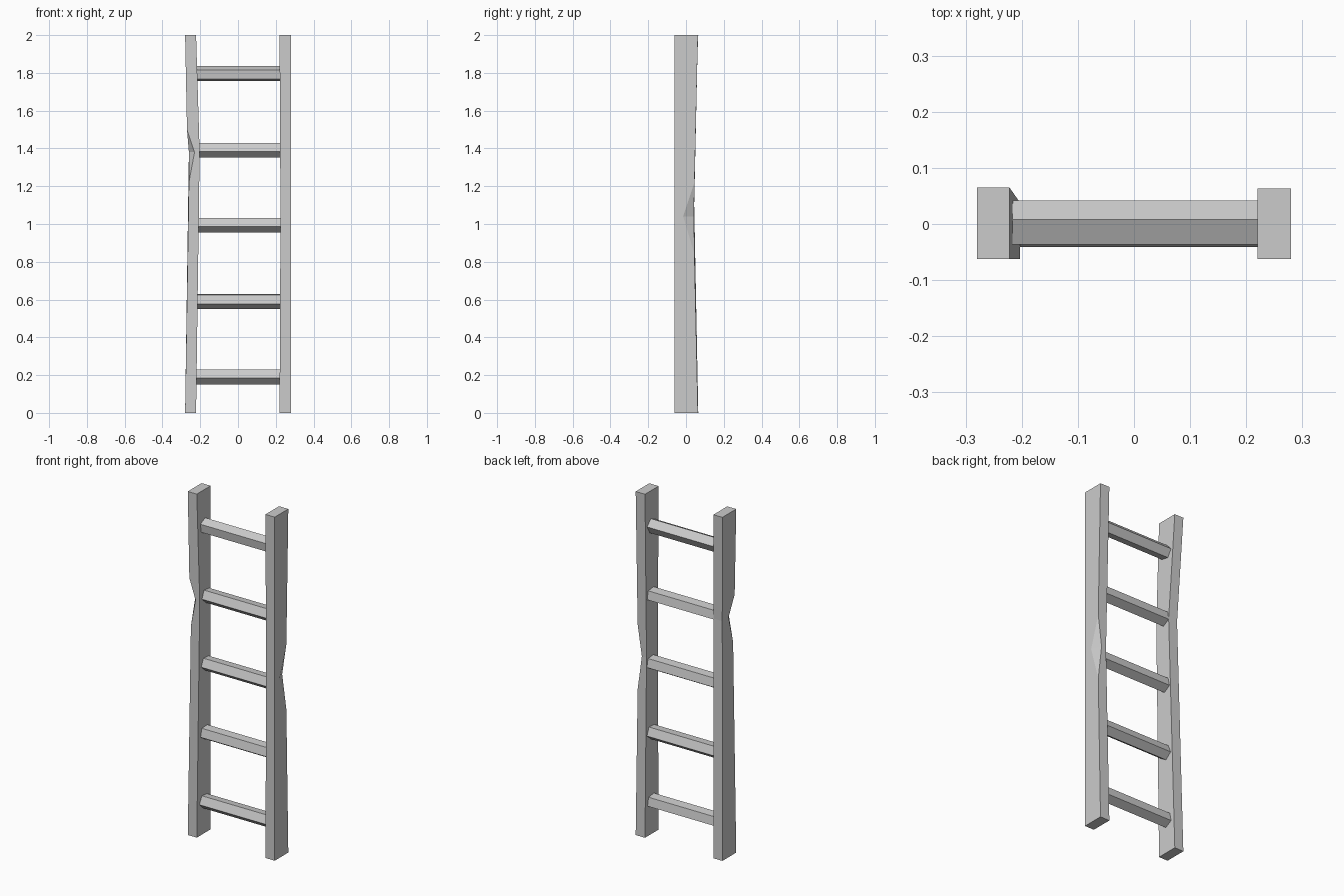
import bpy, bmesh, math
from mathutils import Vector

cube = bpy.data.objects.get("Cube")
if cube:
    bpy.data.objects.remove(cube, do_unlink=True)

grey = bpy.data.materials.new("plain_grey")
colour = (0.6, 0.6, 0.6, 1)
grey.diffuse_color = colour
grey.use_nodes = True
grey.node_tree.nodes["Principled BSDF"].inputs["Base Color"].default_value = colour


def finish(name, bm):
    bmesh.ops.recalc_face_normals(bm, faces=bm.faces)
    mesh = bpy.data.meshes.new(name)
    bm.to_mesh(mesh)
    bm.free()
    mesh.materials.append(grey)
    obj = bpy.data.objects.new(name, mesh)
    bpy.context.collection.objects.link(obj)


def rail(name, end, waist, z, upper, lower, chip_a, chip_b):
    """Post with a narrowed waist and a V-shaped chip in its first corner.
    end and waist list the corners in order; chip_a lies towards the second
    corner and chip_b towards the last."""
    bm = bmesh.new()
    bot = [bm.verts.new((x, y, 0)) for x, y in end]
    top = [bm.verts.new((x, y, 2)) for x, y in end]
    mid = [None] + [bm.verts.new((x, y, z)) for x, y in waist]
    a, b = (bm.verts.new((*p, z)) for p in (chip_a, chip_b))
    u, l = bm.verts.new(upper), bm.verts.new(lower)
    # sides away from the chip
    for i in (1, 2):
        for ring in (bot, top):
            bm.faces.new((ring[i], ring[i + 1], mid[i + 1], mid[i]))
    # sides that meet at the chipped corner
    for ring, tip in ((bot, l), (top, u)):
        bm.faces.new((ring[0], tip, a, mid[1], ring[1]))
        bm.faces.new((ring[0], ring[3], mid[3], b, tip))
        bm.faces.new((a, b, tip))
        bm.faces.new(ring)
    finish(name, bm)


# Left rail, chipped on its outer back corner
rail("left_rail",
     [(0.28, 0.063), (0.28, -0.062), (0.22, -0.062), (0.22, 0.063)],
     [(0.28, -0.062), (0.225, -0.062), (0.225, 0.042)], 1.04,
     (0.28, 0.045, 1.22), (0.28, 0.045, 0.84),
     (0.278, -0.015), (0.255, 0.042))

# Right rail, bowed inwards and chipped on its outer front corner
rail("right_rail",
     [(-0.28, -0.062), (-0.222, -0.062), (-0.222, 0.065), (-0.28, 0.065)],
     [(-0.203, -0.062), (-0.203, 0.038), (-0.26, 0.038)], 1.38,
     (-0.27, -0.062, 1.5), (-0.26, -0.062, 1.22),
     (-0.23, -0.062), (-0.26, -0.02))

# Five-sided rungs, each turned a little differently
rungs = [(0.192, 47), (0.593, 58), (0.997, 49), (1.393, 47), (1.796, 79)]
for n, (z, turn) in enumerate(rungs, 1):
    bm = bmesh.new()
    ends = []
    for x in (-0.225, 0.235):
        angles = [math.radians(turn + 72 * k) for k in range(5)]
        ends.append([bm.verts.new(Vector((x, math.cos(t) * 0.042, z + math.sin(t) * 0.042)))
                     for t in angles])
    first, last = ends
    bm.faces.new(first)
    bm.faces.new(last)
    for k in range(5):
        j = (k + 1) % 5
        bm.faces.new((first[k], first[j], last[j], last[k]))
    finish(f"rung_{n}", bm)
